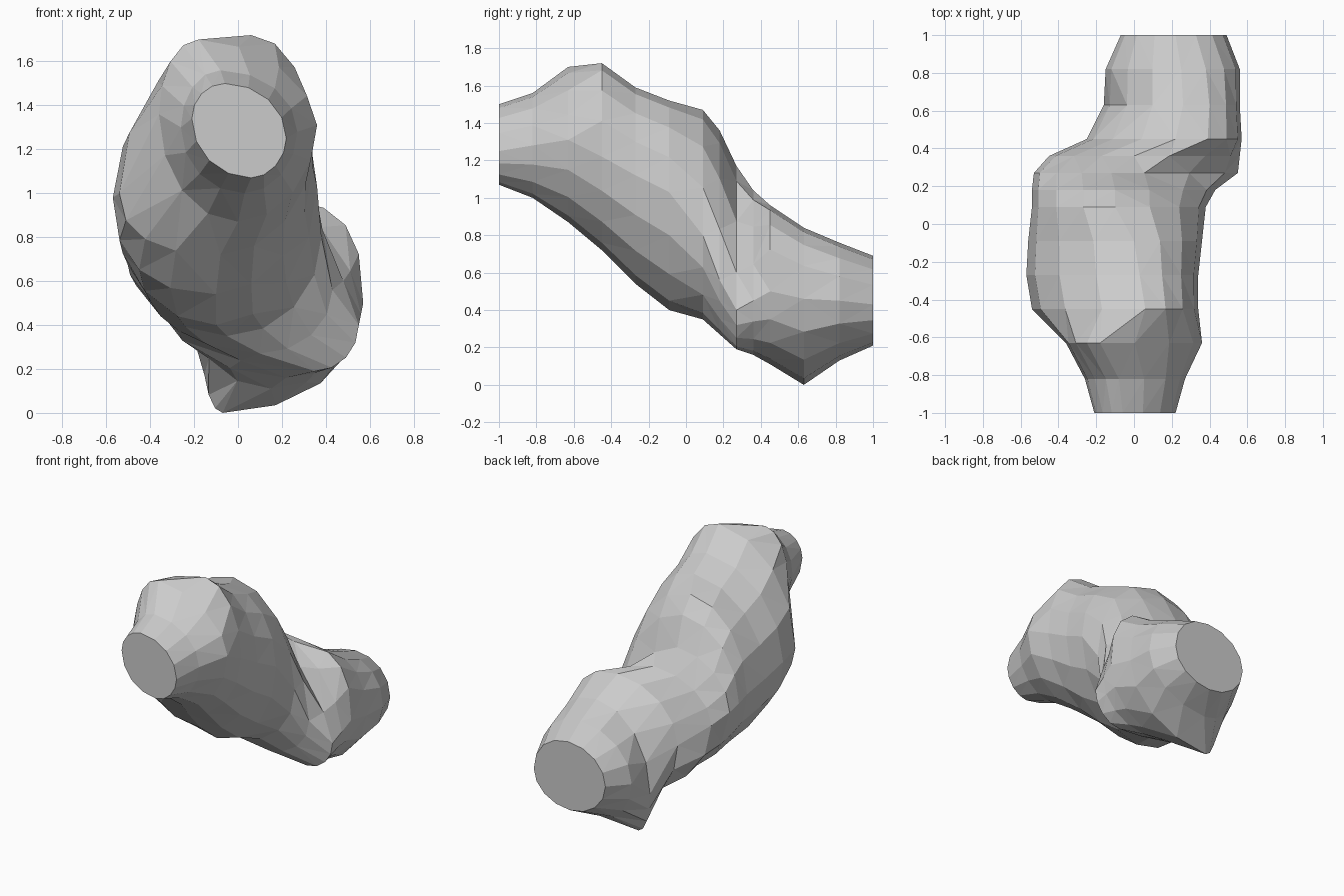
import bpy, bmesh, math

if "Cube" in bpy.data.objects:
    bpy.data.objects.remove(bpy.data.objects["Cube"])

# Cross-sections along y: right (x, z), top (x, z), left (x, z), bottom (x, z),
# then the slimness of the upper right shoulder (under 1 = boxy, over 1 = slanted)
SECTIONS = [
    (-1.00, (.22, 1.25), (-.06, 1.50), (-.21, 1.34), (.06, 1.07), 1),
    (-.82, (.27, 1.28), (-.08, 1.56), (-.26, 1.30), (.03, 1.00), 1),
    (-.63, (.36, 1.31), (-.18, 1.70), (-.36, 1.36), (.00, .87), 1.12),
    (-.45, (.34, 1.22), (.06, 1.72), (-.54, 1.00), (-.08, .72), 1),
    (-.27, (.34, 1.12), (.03, 1.59), (-.57, .98), (-.10, .54), 1),
    (-.09, (.36, 1.03), (.00, 1.52), (-.56, .93), (-.10, .40), 1),
    (.09, (.38, .80), (-.10, 1.47), (-.54, .88), (-.05, .35), 1),
    (.18, (.43, .56), (-.10, 1.36), (-.54, .85), (.10, .27), 1.12),
    (.27, (.55, .40), (-.12, 1.17), (-.53, .82), (.35, .19), 1.4),
    (.36, (.56, .45), (.00, 1.04), (-.45, .74), (.22, .16), 1.15),
    (.45, (.57, .50), (.22, .96), (-.25, .58), (.15, .11), .75),
    (.63, (.56, .46), (.26, .84), (-.16, .28), (-.07, .00), .8),
    (.82, (.56, .45), (.25, .76), (-.15, .42), (.10, .13), .9),
    (1.00, (.49, .43), (.22, .69), (-.07, .45), (.21, .21), .95),
]
STEPS = 4  # sides per quarter


def quarter(start, end, start_is_side, power):
    """Quarter-ellipse points between two extreme points of a section."""
    side, pole = (start, end) if start_is_side else (end, start)
    pts = []
    for i in range(STEPS):
        a = i / STEPS * math.pi / 2
        if not start_is_side:
            a = math.pi / 2 - a
        c, s = math.cos(a) ** power, max(0, math.sin(a)) ** power
        pts.append((pole[0] + (side[0] - pole[0]) * c,
                    side[1] + (pole[1] - side[1]) * s))
    return pts


# Faceted bent trunk, lofted through the sections
bm = bmesh.new()
rings = []
for y, *ext, shoulder in SECTIONS:
    belly = .85 if -.5 < y < -.2 else 1   # fuller lower left of the bulge
    ring = []
    for k, power in enumerate((shoulder, 1, belly, 1.05 if y < 0 else 1)):
        for x, z in quarter(ext[k], ext[(k + 1) % 4], k % 2 == 0, power):
            ring.append(bm.verts.new((x, y, z)))
    rings.append(ring)
n = STEPS * 4
for a, b in zip(rings, rings[1:]):
    for i in range(n):
        j = (i + 1) % n
        bm.faces.new((a[i], a[j], b[j], b[i]))
bmesh.ops.triangulate(bm, faces=bm.faces[:], quad_method='SHORT_EDGE')

# Flat end cuts
bm.faces.new(rings[0])
bm.faces.new(rings[-1])
bmesh.ops.recalc_face_normals(bm, faces=bm.faces[:])

mesh = bpy.data.meshes.new("bent_trunk")
bm.to_mesh(mesh)
bm.free()
trunk = bpy.data.objects.new("bent_trunk", mesh)
bpy.context.collection.objects.link(trunk)
